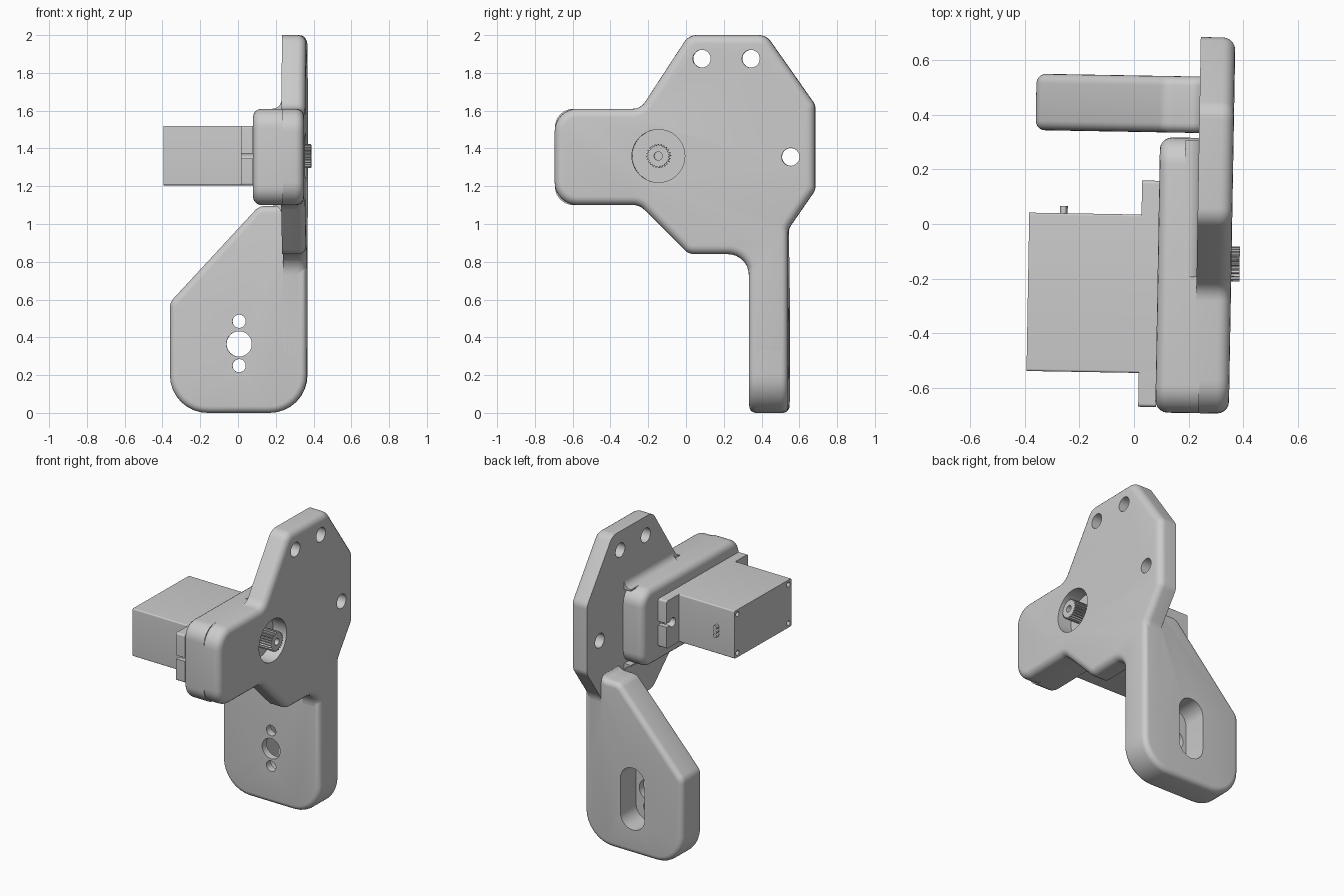
import bpy, bmesh, math
from mathutils import Vector

cube = bpy.data.objects.get("Cube")
if cube:
    bpy.data.objects.remove(cube, do_unlink=True)

grey = bpy.data.materials.new("plain_grey")
grey.use_nodes = True
COLOUR = (0.6, 0.6, 0.6, 1)
grey.diffuse_color = COLOUR
grey.node_tree.nodes["Principled BSDF"].inputs["Base Color"].default_value = COLOUR

parts = []


def rounded(corners, steps=8):
    """Round every (u, v, radius) corner of a polygon, convex or concave."""
    out = []
    for i, (u, v, r) in enumerate(corners):
        p = Vector((u, v))
        a = (Vector(corners[i - 1][:2]) - p).normalized()
        b = (Vector(corners[(i + 1) % len(corners)][:2]) - p).normalized()
        if r == 0:
            out.append(p)
            continue
        half = a.angle(b) / 2
        reach = r / math.tan(half)
        centre = p + (a + b).normalized() * (r / math.sin(half))
        s, e = p + a * reach - centre, p + b * reach - centre
        sweep = s.angle(e)
        for k in range(steps + 1):
            t = k / steps
            arc = (s * math.sin((1 - t) * sweep) + e * math.sin(t * sweep)) / math.sin(sweep)
            out.append(centre + arc)
    return out


def rect(u0, u1, v0, v1, r=0.0):
    return rounded([(u0, v0, r), (u1, v0, r), (u1, v1, r), (u0, v1, r)])


def circle(u, v, r, n=32):
    return [(u + r * math.cos(math.tau * i / n), v + r * math.sin(math.tau * i / n)) for i in range(n)]


def prism(name, pts, lo, hi, axis="X", soft_lo=0.0, soft_hi=0.0, keep=True):
    """Extrude an outline along X (y, z points) or Y (x, z points), softening the end rims."""
    bm = bmesh.new()
    place = (lambda p, d: (d, p[0], p[1])) if axis == "X" else (lambda p, d: (p[0], d, p[1]))
    rings = [[bm.verts.new(place(p, d)) for p in pts] for d in (lo, hi)]
    caps = [bm.faces.new(ring) for ring in rings]
    n = len(pts)
    for i in range(n):
        j = (i + 1) % n
        bm.faces.new((rings[0][i], rings[0][j], rings[1][j], rings[1][i]))
    bmesh.ops.recalc_face_normals(bm, faces=bm.faces)
    rims = [list(c.edges) for c in caps]
    for rim, soft in zip(rims, (soft_lo, soft_hi)):
        if soft:
            bmesh.ops.bevel(bm, geom=rim, offset=soft, segments=5, profile=0.5,
                            affect="EDGES", clamp_overlap=False)
    mesh = bpy.data.meshes.new(name)
    bm.to_mesh(mesh)
    bm.free()
    mesh.materials.append(grey)
    obj = bpy.data.objects.new(name, mesh)
    bpy.context.collection.objects.link(obj)
    if keep:
        parts.append(obj)
    return obj


def cut(obj, pts, lo, hi, axis="X"):
    """Subtract an extruded outline from a part."""
    cutter = prism("cutter", pts, lo, hi, axis, keep=False)
    cutter.hide_render = True
    mod = obj.modifiers.new("cut", "BOOLEAN")
    mod.operation, mod.solver, mod.object = "DIFFERENCE", "EXACT", cutter
    bpy.context.view_layer.objects.active = obj
    bpy.ops.object.modifier_apply(modifier=mod.name)
    bpy.data.objects.remove(cutter, do_unlink=True)


AXLE_Y, AXLE_Z = -0.14, 1.36

# Upright mounting plate with its side wing and the root of the arm
plate = prism("mounting_plate", rounded([
    (0.02, 2.0, 0.08), (-0.235, 1.61, 0.08), (-0.69, 1.61, 0.12), (-0.69, 1.1, 0.12),
    (-0.24, 1.1, 0.08), (0.02, 0.84, 0.08), (0.338, 0.84, 0.11), (0.338, 0.3, 0),
    (0.545, 0.3, 0), (0.545, 0.97, 0.1), (0.69, 1.18, 0.07), (0.69, 1.63, 0.07),
    (0.43, 2.0, 0.08)]), 0.233, 0.36, soft_hi=0.045)
for y, z in ((0.09, 1.875), (0.35, 1.875), (0.56, 1.355)):
    cut(plate, circle(y, z, 0.047), 0.1, 0.5)
cut(plate, circle(AXLE_Y, AXLE_Z, 0.14, 48), 0.26, 0.5)

# Thick housing behind the plate, with coves where it meets the plate
prism("servo_housing", rect(-0.69, 0.32, 1.1, 1.61, 0.1), 0.09, 0.25, soft_lo=0.045)
for name, z, side in (("upper_cove", 1.61, 1), ("lower_cove", 1.1, -1)):
    r = 0.05
    arc = [(0.234 - r + r * math.sin(a), z + side * r * (1 - math.cos(a)))
           for a in (math.pi / 2 * k / 6 for k in range(7))]
    prism(name, arc + [(0.25, z + side * r), (0.25, z - side * 0.01), (0.184, z - side * 0.01)],
          -0.19, 0.31, "Y")

# Lower arm with a coved top, through holes and a horn slot in its back
arm = prism("lower_arm", rounded([
    (-0.367, 0.585, 0.07), (-0.367, 0, 0.2), (0.359, 0, 0.2), (0.359, 1.2, 0),
    (0.25, 1.2, 0), (0.235, 1.095, 0.05), (0.105, 1.095, 0.07)]),
    0.338, 0.545, "Y", soft_lo=0.035, soft_hi=0.035)
for z, r in ((0.365, 0.067), (0.485, 0.035), (0.25, 0.035)):
    cut(arm, circle(0, z, r), 0.2, 0.7, "Y")
cut(arm, rect(-0.09, 0.09, 0.16, 0.57, 0.0899), 0.385, 0.7, "Y")

# Servo case with screw recesses in its end cap
case = prism("servo_case", rect(-0.546, 0.035, 1.205, 1.52, 0.008), -0.385, 0.1)
for y in (-0.515, 0.005):
    for z in (1.235, 1.49):
        cut(case, circle(y, z, 0.016, 16), -0.5, -0.36)

# Servo mounting ears with keyhole slots
ears = prism("servo_ears", rect(-0.67, 0.16, 1.205, 1.52, 0.012), 0.027, 0.092)
for hole, y0, y1 in ((-0.61, -0.8, -0.61), (0.1, 0.1, 0.3)):
    cut(ears, circle(hole, AXLE_Z, 0.03, 24), -0.1, 0.2)
    cut(ears, rect(y0, y1, AXLE_Z - 0.012, AXLE_Z + 0.012), -0.1, 0.2)

# Three cable stubs on the end of the case
for i in range(3):
    z = AXLE_Z + (i - 1) * 0.027
    prism("cable_stub_%d" % (i + 1), circle(-0.258, z, 0.014, 12), 0.02, 0.062, "Y")

# Splined output shaft in a collar
teeth = 24
spline = [(AXLE_Y + r * math.cos(a), AXLE_Z + r * math.sin(a))
          for r, a in ((0.064 if i % 4 < 2 else 0.055, math.tau * i / (4 * teeth))
                       for i in range(4 * teeth))]
shaft = prism("output_shaft", spline, 0.25, 0.39)
cut(shaft, circle(AXLE_Y, AXLE_Z, 0.022, 24), 0.3, 0.5)

# Shade smooth with crisp edges and give the whole assembly its slight turn
bpy.ops.object.select_all(action="DESELECT")
for obj in parts:
    obj.rotation_euler.z = math.radians(-1)
    obj.select_set(True)
bpy.context.view_layer.objects.active = plate
bpy.ops.object.shade_smooth_by_angle(angle=math.radians(30))
